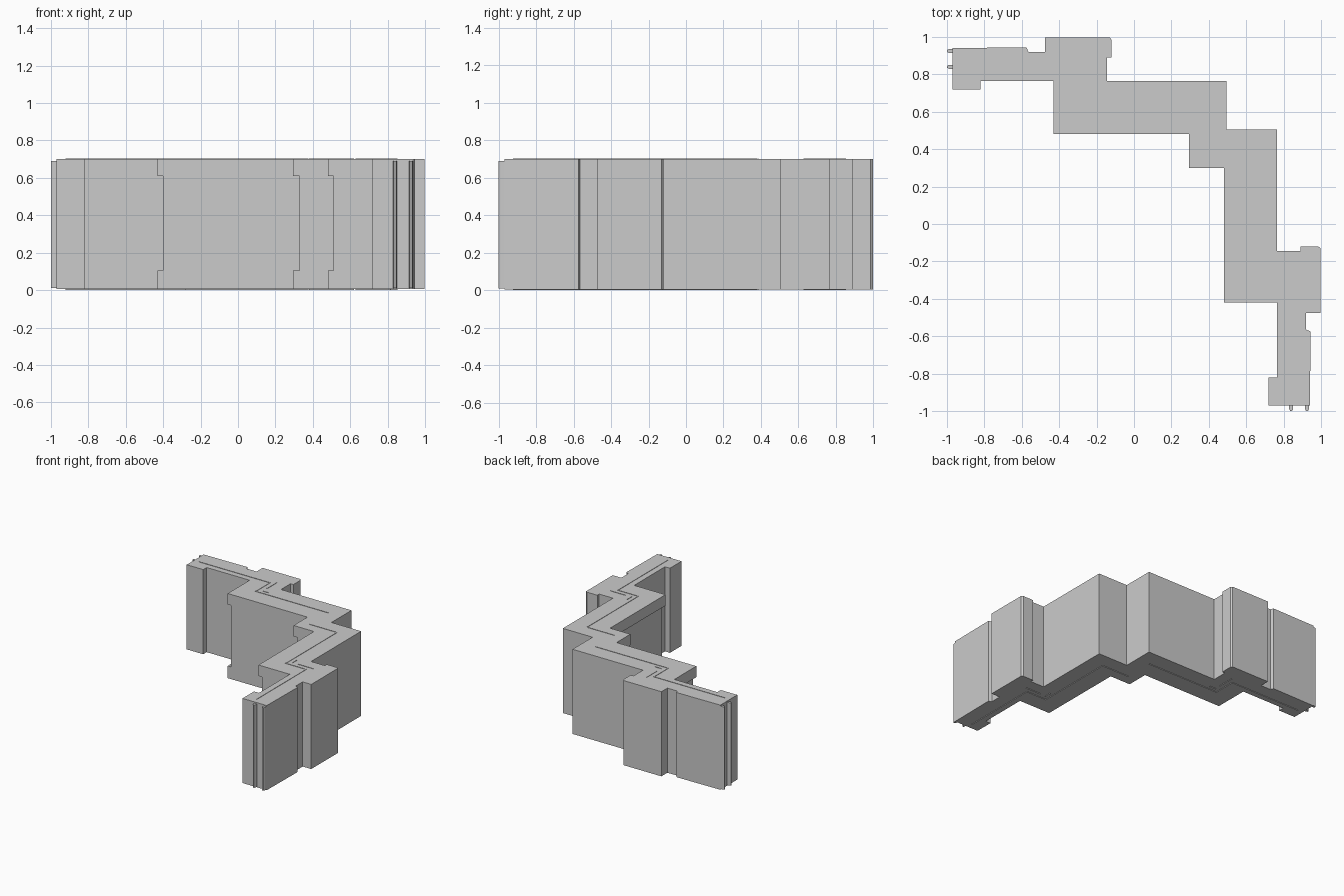
import bpy, bmesh

if "Cube" in bpy.data.objects:
    bpy.data.objects.remove(bpy.data.objects["Cube"])

Z0, Z1 = 0.005, 0.70


def prism(name, pts, z0=Z0, z1=Z1):
    """Extrude a plan outline straight up."""
    bm = bmesh.new()
    face = bm.faces.new([bm.verts.new((x, y, z0)) for x, y in pts])
    top = bmesh.ops.extrude_face_region(bm, geom=[face])["geom"]
    bmesh.ops.translate(bm, vec=(0, 0, z1 - z0),
                        verts=[v for v in top if isinstance(v, bmesh.types.BMVert)])
    bmesh.ops.recalc_face_normals(bm, faces=bm.faces)
    me = bpy.data.meshes.new(name)
    bm.to_mesh(me)
    bm.free()
    ob = bpy.data.objects.new(name, me)
    bpy.context.collection.objects.link(ob)
    return ob


def rect(x0, x1, y0, y1):
    return [(x0, y0), (x1, y0), (x1, y1), (x0, y1)]


def both(name, pts, z0=Z0, z1=Z1):
    """Make a part and its twin across the x = y diagonal."""
    prism(name + "_back", pts, z0, z1)
    prism(name + "_side", [(y, x) for x, y in pts], z0, z1)


# stepped main wall, left-facing sides recessed
prism("main_wall", [
    (-.40, .48), (.33, .48), (.33, .30), (.51, .30), (.51, -.42), (.765, -.42),
    (.765, .505), (.495, .505), (.495, .765), (-.40, .765)])

# lips above and below each recess
for i, r in enumerate([(-.43, -.40, .48, .765), (.295, .33, .30, .48), (.48, .51, -.42, .30)]):
    prism(f"base_lip_{i}", rect(*r), Z0, .105)
    prism(f"top_lip_{i}", rect(*r), .61, Z1)

# end wings with pilaster, thick block and small return
both("end_wing", [
    (-.97, .72), (-.82, .72), (-.82, .765), (-.145, .765), (-.145, .89), (-.12, .89),
    (-.12, .985), (-.13, .998), (-.475, .998), (-.475, .92), (-.565, .92),
    (-.575, .945), (-.97, .94)])

# interlocking ribs on the wing tips
for i, y in enumerate((.835, .92)):
    both(f"tip_rib_{i}", [(-.97, y - .005), (-.99, y - .005), (-1, y), (-1, y + .01),
                          (-.99, y + .016), (-.97, y + .016)], .01, .69)

# thin seams showing on the top and underside
W = .003
for i, (xa, xb, ya, yb) in enumerate([
        (-.92, -.28, .815, .815), (-.28, -.28, .63, .815), (-.28, .375, .63, .63),
        (-.24, -.24, .72, .85), (-.24, -.19, .665, .665)]):
    both(f"seam_{i}", rect(xa - W, xb + W, ya - W, yb + W), 0, .703)
prism("corner_seam", rect(.38, .62, .385 - W, .385 + W), 0, .703)
